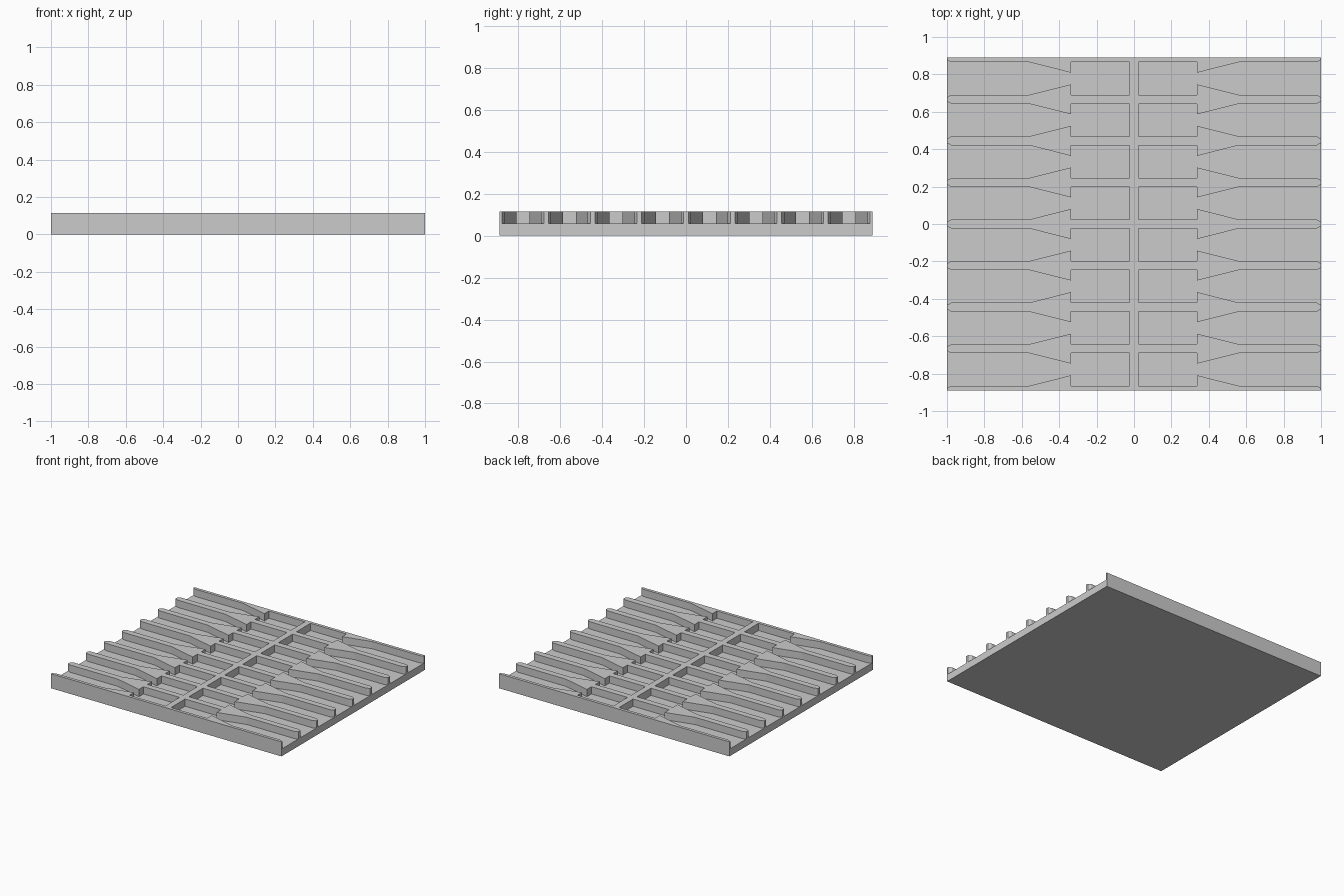
import bpy
import bmesh

cube = bpy.data.objects.get("Cube")
if cube:
    bpy.data.objects.remove(cube, do_unlink=True)

HALF_X, HALF_Y = 1.0, 0.889
BASE_TOP, WALL_TOP = 0.057, 0.114
CHANNELS = 8
PITCH = 2 * HALF_Y / CHANNELS

grey = bpy.data.materials.new("plain grey")
grey.use_nodes = True
colour = (0.6, 0.6, 0.6, 1)
grey.diffuse_color = colour
grey.node_tree.nodes["Principled BSDF"].inputs["Base Color"].default_value = colour


def extrude_outline(name, outline, bottom, top):
    """Flat outline raised into a solid slab."""
    bm = bmesh.new()
    face = bm.faces.new([bm.verts.new((x, y, bottom)) for x, y in outline])
    raised = bmesh.ops.extrude_face_region(bm, geom=[face], use_keep_orig=True)
    verts = [g for g in raised["geom"] if isinstance(g, bmesh.types.BMVert)]
    bmesh.ops.translate(bm, vec=(0, 0, top - bottom), verts=verts)
    bmesh.ops.recalc_face_normals(bm, faces=bm.faces)
    mesh = bpy.data.meshes.new(name)
    bm.to_mesh(mesh)
    bm.free()
    mesh.materials.append(grey)
    obj = bpy.data.objects.new(name, mesh)
    bpy.context.collection.objects.link(obj)
    return obj


# Base plate
extrude_outline("base_plate", [(-HALF_X, -HALF_Y), (HALF_X, -HALF_Y),
                               (HALF_X, HALF_Y), (-HALF_X, HALF_Y)], 0, BASE_TOP)

# Edge of half a rib, from its bevelled tip in to the spine:
# (x, distance from the rib's centre line)
rib_edge = [(HALF_X, 0.011), (0.977, 0.024), (0.56, 0.024),
            (0.337, 0.08), (0.337, 0.024), (0.024, 0.024)]

# Ribs, edge walls and central spine share one outline
side = [(HALF_X, -HALF_Y)]
for i in range(CHANNELS):
    low = -HALF_Y + i * PITCH
    side += [(x, low + d) for x, d in rib_edge]
    side += [(x, low + PITCH - d) for x, d in reversed(rib_edge)]
side.append((HALF_X, HALF_Y))
outline = side + [(-x, y) for x, y in reversed(side)]
extrude_outline("ribs_and_spine", outline, BASE_TOP, WALL_TOP)
